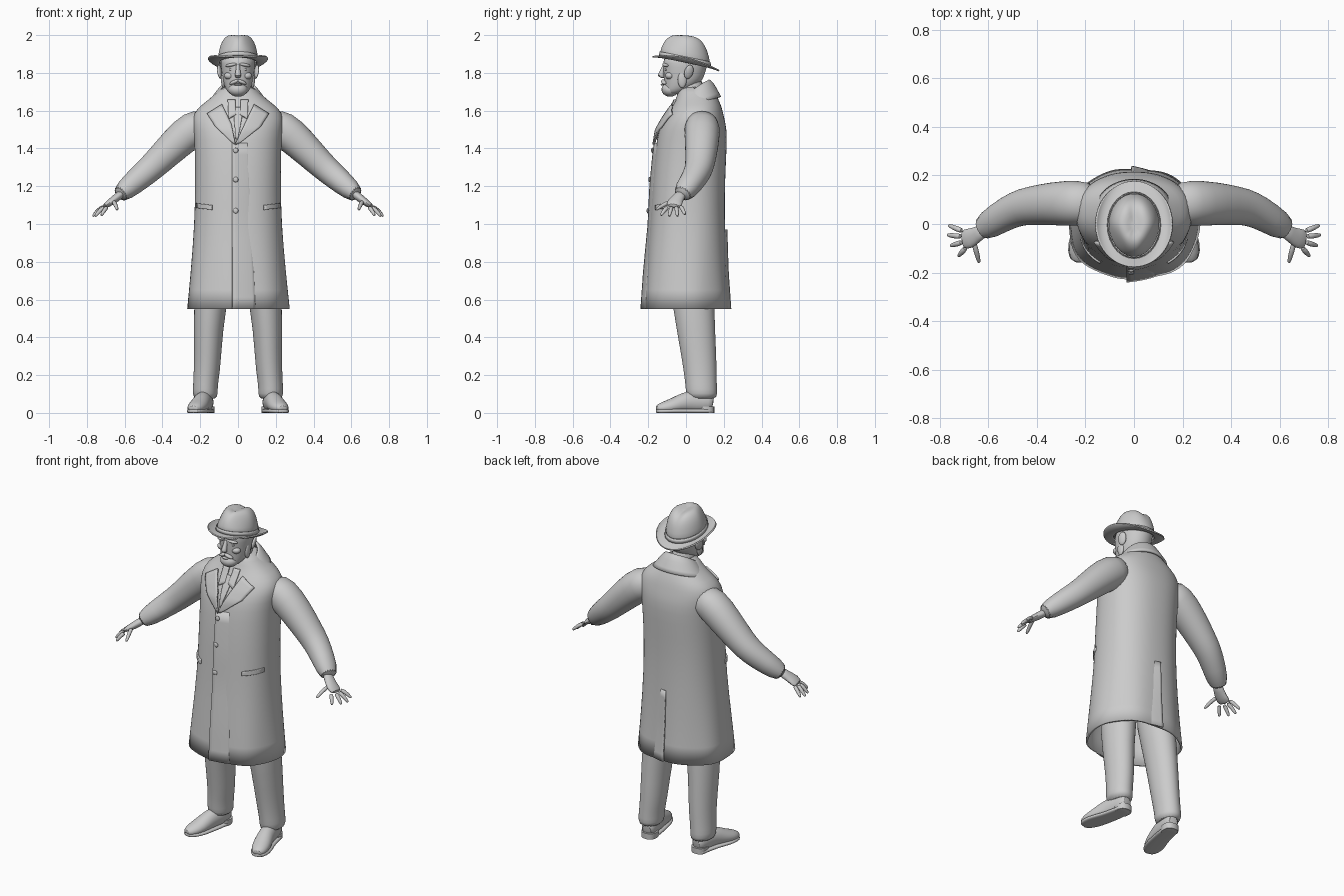
import bpy, bmesh, math
from mathutils import Vector, Euler

cube = bpy.data.objects.get("Cube")
if cube:
    bpy.data.objects.remove(cube)

grey = bpy.data.materials.new("plain grey")
grey.use_nodes = True
grey.diffuse_color = (0.6, 0.6, 0.6, 1)
grey.node_tree.nodes["Principled BSDF"].inputs["Base Color"].default_value = (0.6, 0.6, 0.6, 1)


def finish(name, bm, subdivide=0, thickness=0, sharp=50):
    bmesh.ops.recalc_face_normals(bm, faces=bm.faces)
    mesh = bpy.data.meshes.new(name)
    bm.to_mesh(mesh)
    bm.free()
    mesh.materials.append(grey)
    obj = bpy.data.objects.new(name, mesh)
    bpy.context.collection.objects.link(obj)
    if subdivide:
        mod = obj.modifiers.new("Subdivision", 'SUBSURF')
        mod.levels = mod.render_levels = subdivide
    if thickness:
        mod = obj.modifiers.new("Thickness", 'SOLIDIFY')
        mod.thickness = thickness
        mod.offset = -1
    bpy.ops.object.select_all(action='DESELECT')
    obj.select_set(True)
    bpy.context.view_layer.objects.active = obj
    bpy.ops.object.shade_smooth_by_angle(angle=math.radians(sharp))
    return obj


def oval(angle, a, b, power):
    c, s = math.cos(angle), math.sin(angle)
    return (math.copysign(abs(c) ** power, c) * a, math.copysign(abs(s) ** power, s) * b)


def loft(name, sections, sides=16, ref=(0, 1, 0), flat=False, power=1.0, side=1,
         warp=None, caps=(True, True), subdivide=1, thickness=0):
    """Skin oval sections (x, y, z, half width, half depth) along their path."""
    bm = bmesh.new()
    centres = [Vector(s[:3]) for s in sections]
    rings = []
    for i, sec in enumerate(sections):
        t = centres[min(i + 1, len(centres) - 1)] - centres[max(i - 1, 0)]
        t = Vector((0, 0, 1)) if flat else t.normalized()
        v = Vector(ref)
        v = (v - t * v.dot(t)).normalized()
        u = v.cross(t)
        ring = []
        for k in range(sides):
            p, q = oval(math.tau * k / sides, sec[3], sec[4], power)
            co = centres[i] + u * p + v * q
            co = warp(co) if warp else co
            ring.append(bm.verts.new((co.x * side, co.y, co.z)))
        rings.append(ring)
    for low, high in zip(rings, rings[1:]):
        for k in range(sides):
            n = (k + 1) % sides
            bm.faces.new((low[k], low[n], high[n], high[k]))
    for wanted, ring in zip(caps, (rings[0], rings[-1])):
        if wanted:
            bm.faces.new(ring)
    return finish(name, bm, subdivide, thickness)


def grid(name, rows, subdivide=0, thickness=0.01, closed=False):
    bm = bmesh.new()
    rows = [[bm.verts.new(co) for co in row] for row in rows]
    count = len(rows[0])
    for a, b in zip(rows, rows[1:]):
        for k in range(count if closed else count - 1):
            n = (k + 1) % count
            bm.faces.new((a[k], a[n], b[n], b[k]))
    return finish(name, bm, subdivide, thickness, 40)


def blob(name, loc, size, rot=(0, 0, 0)):
    bm = bmesh.new()
    bmesh.ops.create_uvsphere(bm, u_segments=16, v_segments=10, radius=1)
    bmesh.ops.scale(bm, vec=size, verts=bm.verts)
    turn = Euler([math.radians(r) for r in rot]).to_matrix()
    bmesh.ops.rotate(bm, matrix=turn, verts=bm.verts)
    bmesh.ops.translate(bm, vec=loc, verts=bm.verts)
    return finish(name, bm)


# Coat body, open at the hem with soft folds
COAT_POWER = 0.87
coat = [(0, 0, .55, .272, .228), (0, 0, .75, .252, .214), (0, .008, 1, .231, .198),
        (0, .012, 1.2, .227, .193), (0, .027, 1.4, .228, .189), (0, .036, 1.5, .238, .181),
        (0, .045, 1.56, .243, .158), (0, .055, 1.61, .22, .137), (0, .06, 1.65, .165, .117),
        (0, .055, 1.7, .108, .097), (0, .05, 1.73, .085, .08)]


def hem_folds(co):
    amount = max(0, 1 - co.z) * .035 * math.sin(7 * math.atan2(co.y, co.x) + 1)
    return Vector((co.x * (1 + amount), co.y * (1 + amount), co.z))


loft("coat_body", coat, 40, flat=True, power=COAT_POWER, warp=hem_folds,
     caps=(False, True), thickness=.012)


def on_coat(x, z, lift, facing=-1):
    """Point on the front (or back) of the coat at x, z."""
    for a, b in zip(coat, coat[1:]):
        if z <= b[2]:
            break
    f = (z - a[2]) / (b[2] - a[2])
    cy, rx, ry = [a[i] + (b[i] - a[i]) * f for i in (1, 3, 4)]
    depth = max(0, 1 - min(1, abs(x / rx)) ** (2 / COAT_POWER)) ** (COAT_POWER / 2)
    return Vector((x, cy + facing * (ry * depth + lift), z))


def strip(name, left, right, lifts=(.012, .012), facing=-1, columns=6, steps=6, thickness=.01):
    """Panel lying on the coat between two edges given as x, z points."""
    def resample(points):
        out = []
        for (x0, z0), (x1, z1) in zip(points, points[1:]):
            out += [(x0 + (x1 - x0) * i / steps, z0 + (z1 - z0) * i / steps) for i in range(steps)]
        return out + [points[-1]]
    rows = []
    for (x0, z0), (x1, z1) in zip(resample(left), resample(right)):
        rows.append([on_coat(x0 + (x1 - x0) * f, z0 + (z1 - z0) * f,
                             lifts[0] + (lifts[1] - lifts[0]) * f, facing)
                     for f in [c / columns for c in range(columns + 1)]])
    return grid(name, rows, 0, thickness)


# Front overlap, back vent and buttons
strip("front_overlap", [(-.03, .55), (-.03, 1.43)], [(.1, .55), (.06, 1.43)], (.014, -.004), steps=14)
strip("back_vent", [(-.01, .55), (-.01, .97)], [(.08, .55), (.04, .97)], (.012, -.006), 1, steps=10)
for z in (1.07, 1.235, 1.39):
    blob("coat_button", on_coat(-.012, z, .016), (.014, .006, .014))

# Lapels, pocket flaps and shirt
for s, label in ((1, "left"), (-1, "right")):
    inner = [(-.015, 1.42), (.035 * s, 1.53), (.085 * s, 1.635)]
    outer = [(-.01 + .015 * s, 1.425), (.12 * s, 1.515), (.165 * s, 1.585)]
    strip(label + "_lapel", inner, outer, (.02, .014))
    strip(label + "_pocket_flap", [(.14 * s, 1.075), (.14 * s, 1.1)],
          [(.222 * s, 1.085), (.222 * s, 1.11)], (.009, .012))
    strip(label + "_shirt_collar", [(.012 * s, 1.58), (.015 * s, 1.66)],
          [(.05 * s, 1.56), (.055 * s, 1.66)], (.012, .01))
strip("tie", [(-.012, 1.45), (-.022, 1.57), (-.014, 1.62)],
      [(.0, 1.45), (.022, 1.57), (.014, 1.62)], (.008, .008))

# Turned up coat collar around the neck
collar = []
for k in range(25):
    turn = math.radians(-140 + 280 * k / 24)
    drop = abs(turn) ** 2
    sx, cy = math.sin(turn), math.cos(turn)
    collar.append([(.092 * sx, .035 + .088 * cy, 1.765 - .022 * drop),
                   (.108 * sx, .042 + .1 * cy, 1.755 - .021 * drop),
                   (.135 * sx, .045 + .12 * cy, 1.715 - .018 * drop),
                   (.165 * sx, .045 + .142 * cy, 1.675 - .016 * drop)])
grid("coat_collar", collar, 1, .012)

# Limbs
for s, label in ((1, "left"), (-1, "right")):
    loft(label + "_sleeve", [(.15, .085, 1.54, .075, .08), (.235, .085, 1.51, .1, .098),
         (.33, .085, 1.425, .089, .09), (.43, .075, 1.325, .076, .08), (.48, .065, 1.28, .071, .074),
         (.55, .03, 1.22, .064, .065), (.642, -.032, 1.142, .048, .056)],
         20, side=s, power=.95)
    loft(label + "_palm", [(.61, -.02, 1.165, .024, .032), (.645, -.042, 1.138, .022, .032),
         (.675, -.06, 1.115, .02, .044), (.712, -.066, 1.09, .014, .043)], 12, side=s)
    fingers = [((.705, -.03, 1.095), (.765, -.005, 1.05)), ((.71, -.052, 1.092), (.77, -.045, 1.04)),
               ((.707, -.075, 1.09), (.757, -.09, 1.04)), ((.692, -.096, 1.09), (.724, -.133, 1.045)),
               ((.66, -.075, 1.12), (.638, -.16, 1.075))]
    for root, tip in fingers:
        root, tip = Vector(root), Vector(tip)
        middle = root.lerp(tip, .5) + Vector((0, 0, .006))
        loft(label + "_finger", [(*root, .013, .013), (*middle, .012, .012),
             (*root.lerp(tip, .9), .009, .009), (*tip, .005, .005)], 8, ref=(.3, .2, 1), side=s)
    loft(label + "_trouser_leg", [(.17, .085, .07, .058, .076), (.175, .083, .1, .068, .084),
         (.172, .08, .15, .066, .084), (.165, .075, .22, .07, .088), (.16, .066, .32, .073, .095),
         (.152, .04, .55, .084, .11), (.11, .02, .85, .11, .13)], 20, flat=True, side=s)

    # Shoes, turned slightly outward
    def ground(co):
        return Vector((co.x, co.y, max(co.z, .012)))
    shoe = [(.165, .145, .05, .03, .035), (.168, .12, .055, .042, .055), (.178, .05, .06, .046, .062),
            (.192, -.01, .055, .047, .056), (.21, -.07, .035, .054, .042),
            (.228, -.125, .026, .046, .032), (.238, -.16, .022, .022, .016)]
    loft(label + "_shoe", shoe, 16, ref=(0, 0, 1), side=s, warp=ground)
    loft(label + "_sole", [(x, y, .01, w * 1.1, .012) for x, y, z, w, d in shoe],
         16, ref=(0, 0, 1), side=s, power=.6)
    loft(label + "_heel", [(.168, .105, .0, .043, .045), (.168, .105, .035, .045, .046)],
         16, flat=True, side=s, power=.8, subdivide=0)

# Head and neck
loft("neck", [(0, .03, 1.58, .075, .075), (0, .025, 1.68, .066, .072), (0, .02, 1.78, .068, .08)],
     16, flat=True)
loft("head", [(0, -.075, 1.685, .035, .035), (0, -.055, 1.7, .058, .06), (0, -.025, 1.735, .075, .09),
     (0, -.012, 1.77, .083, .106), (0, -.008, 1.81, .088, .112), (0, -.002, 1.85, .093, .12),
     (0, 0, 1.9, .092, .118)], 24, flat=True, power=.95)
loft("nose", [(0, -.11, 1.85, .011, .012), (0, -.12, 1.825, .011, .012), (0, -.13, 1.8, .015, .016),
     (0, -.134, 1.785, .019, .019), (0, -.122, 1.772, .012, .012)], 10, flat=True)
blob("beard", (0, -.084, 1.712), (.052, .046, .038))
blob("lower_lip", (0, -.124, 1.738), (.022, .01, .006))
for s, label in ((1, "left"), (-1, "right")):
    blob(label + "_moustache", (.02 * s, -.117, 1.752), (.028, .014, .01), (0, 22 * s, 12 * s))
    blob(label + "_brow", (.036 * s, -.108, 1.842), (.032, .014, .009), (0, 10 * s, 18 * s))
    blob(label + "_eye", (.034 * s, -.103, 1.818), (.015, .009, .007))
    blob(label + "_cheek", (.046 * s, -.086, 1.785), (.028, .024, .02))
    blob(label + "_sideburn", (.078 * s, -.02, 1.765), (.012, .024, .045))
    blob(label + "_ear", (.097 * s, .015, 1.805), (.011, .025, .038), (-12, 12 * s, 20 * s))


# Felt hat with a pinched crown and a curled brim
def pinch(co):
    high = max(0, min(1, (co.z - 1.88) / .1))
    squeeze = 1 + high * (co.y * 3.5 if co.y < 0 else 0)
    dent = .02 * high * math.exp(-(co.x / .025) ** 2) * (1 if co.y > -.04 else .3)
    return Vector((co.x * squeeze, co.y, co.z - .21 * co.y * (1 - .7 * high) - dent))


loft("hat_crown", [(0, -.005, 1.855, .108, .135), (0, -.005, 1.89, .106, .132),
     (0, -.005, 1.93, .1, .122), (0, -.005, 1.965, .088, .108), (0, -.005, 1.992, .068, .085),
     (0, -.005, 2.003, .042, .055), (0, -.005, 2.005, .015, .025)], 28, flat=True, warp=pinch)
loft("hat_band", [(0, -.005, 1.862, .111, .138), (0, -.005, 1.885, .109, .135)], 28, flat=True,
     warp=pinch, caps=(False, False), subdivide=0, thickness=.004)
brim = []
for f in (0, .35, .7, .9, 1):
    ring = []
    for k in range(40):
        x, y = oval(math.tau * k / 40, .1 + .055 * f, .128 + .05 * f, 1)
        curl = .03 * f ** 2 * abs(x / .155) ** 2 - .01 * f
        ring.append((x, y, 1.862 - .21 * y + curl))
    brim.append(ring)
grid("hat_brim", brim, 1, .008, True)
